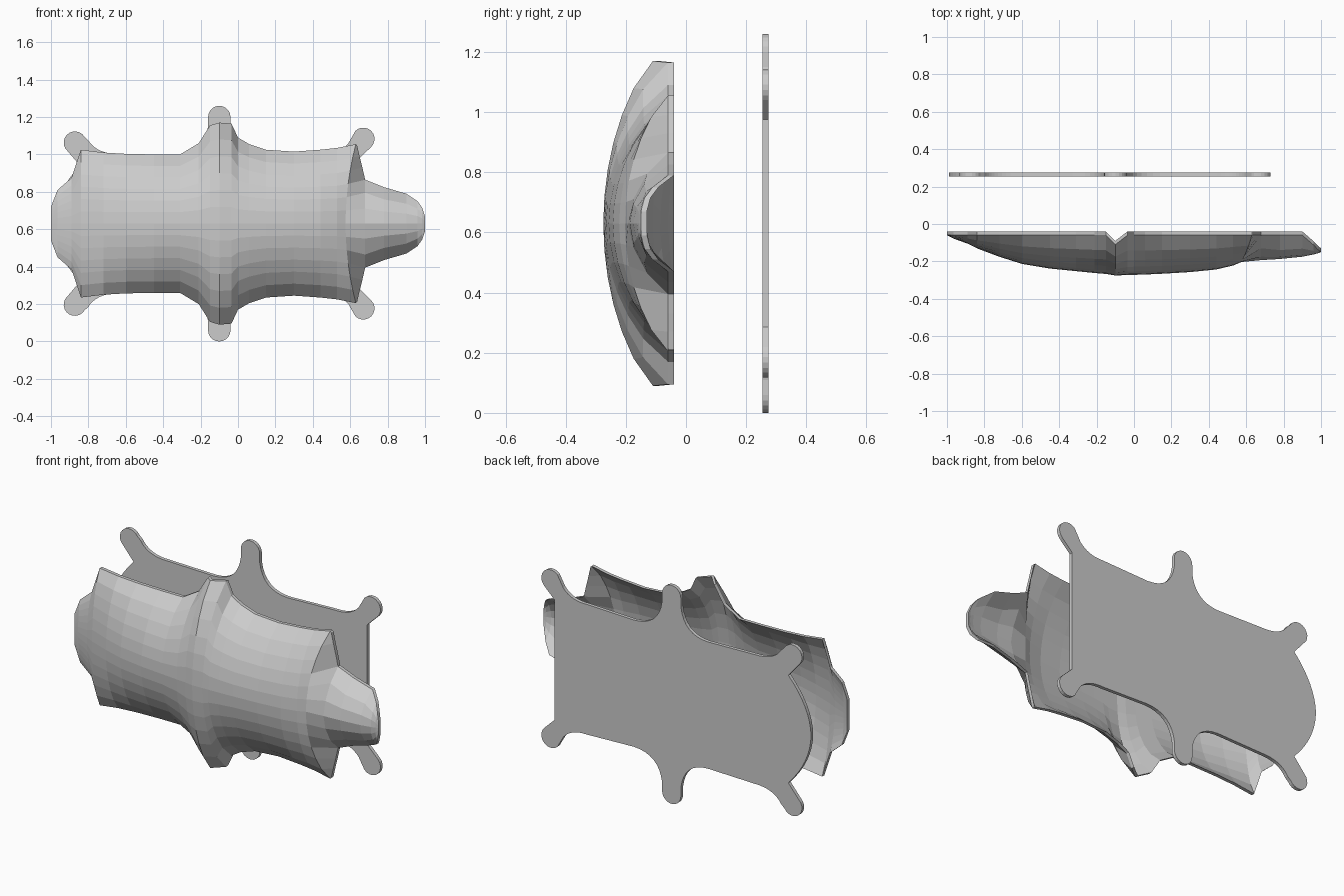
import bpy, bmesh
from math import sin, cos, radians

if "Cube" in bpy.data.objects:
    bpy.data.objects.remove(bpy.data.objects["Cube"])

MID = 0.63      # height of the symmetry line
THICK = 0.02    # both sheets are this thick along y


def thicken(name, bm, dy):
    """Extrude an open sheet along y into a closed solid and link it."""
    geo = bmesh.ops.extrude_face_region(bm, geom=bm.faces[:], use_keep_orig=True)
    new = [v for v in geo["geom"] if isinstance(v, bmesh.types.BMVert)]
    bmesh.ops.translate(bm, verts=new, vec=(0, dy, 0))
    bmesh.ops.recalc_face_normals(bm, faces=bm.faces[:])
    me = bpy.data.meshes.new(name)
    bm.to_mesh(me)
    bm.free()
    ob = bpy.data.objects.new(name, me)
    bpy.context.collection.objects.link(ob)
    return ob


def dome(t):
    return max(0.0, 1 - t * t) ** 0.8


def fill(bm, a, b):
    for i in range(len(a) - 1):
        bm.faces.new((a[i], a[i + 1], b[i + 1], b[i]))


# Domed front shell: cross-sections (x, half height, crest y, rim y)
N = 6
body = [
    (-1.00, .09, -.06, -.06), (-.965, .18, -.078, -.06), (-.89, .245, -.105, -.06),
    (-.84, .395, -.13, -.06), (-.72, .38, -.175, -.06), (-.60, .373, -.213, -.06),
    (-.45, .37, -.238, -.06), (-.31, .37, -.252, -.06), (-.21, .43, -.262, -.06),
    (-.15, .525, -.267, -.06), (-.10, .54, -.275, -.11), (-.035, .535, -.273, -.06),
    (.00, .46, -.272, -.06), (.06, .425, -.27, -.06), (.15, .395, -.266, -.06),
    (.30, .385, -.257, -.06), (.44, .395, -.243, -.06), (.53, .405, -.222, -.06),
]
head = [
    (.78, .195, -.187, -.06), (.90, .16, -.175, -.06),
    (.96, .12, -.163, -.112), (.985, .085, -.156, -.138), (1.00, .04, -.15, -.15),
]
bm = bmesh.new()


def section(x, h, crest, rim, n):
    return [bm.verts.new((x, rim + (crest - rim) * dome(i / n), MID + h * i / n))
            for i in range(-n, n + 1)]


cols = [section(*c, N) for c in body]
# Shoulder ridge, bowed towards the head end
cols.append([bm.verts.new((.575 + .055 * (i / N) ** 2,
                           -.06 - .143 * dome(i / N), MID + .425 * i / N))
             for i in range(-N, N + 1)])
# Foot of the shoulder wall, rising over the root of the head
foot = [(.68, -.193, 0), (.68, -.175, .08), (.68, -.13, .165), (.68, -.06, .235),
        (.665, -.06, .30), (.65, -.06, .36), (.637, -.06, .418)]
cols.append([bm.verts.new((foot[abs(i)][0], foot[abs(i)][1],
                           MID + (foot[abs(i)][2] if i > 0 else -foot[abs(i)][2])))
             for i in range(-N, N + 1)])
for a, b in zip(cols, cols[1:]):
    fill(bm, a, b)
# Head
prev = cols[-1][N - 3:N + 4]
for c in head:
    cur = section(*c, 3)
    fill(bm, prev, cur)
    prev = cur
thicken("front_shell", bm, THICK)


# Flat back plate: outline of upper half, mirrored below
def bez(a, b, c, n=8):
    return [tuple((1 - t) ** 2 * p + 2 * t * (1 - t) * q + t * t * r
                  for p, q, r in zip(a, b, c)) for t in (k / n for k in range(n + 1))]


def tip(cx, cz, a0, a1, r=0.06, n=10):
    return [(cx + r * cos(radians(a0 + (a1 - a0) * k / n)),
             cz + r * sin(radians(a0 + (a1 - a0) * k / n))) for k in range(n + 1)]


half = bez((-.99, .63), (-.985, .79), (-.845, .94))           # rounded end
half += tip(-.872, 1.063, 210, 30)                            # corner tab
half += bez((-.80, 1.075), (-.76, 1.01), (-.66, 1.003))
half += bez((-.33, .995), (-.18, 1.0), (-.16, 1.15))          # middle tab
half += tip(-.10, 1.20, 180, 0)
half += bez((-.04, 1.15), (-.02, 1.0), (.14, .995))
half += bez((.44, 1.005), (.54, 1.0), (.59, 1.06))            # corner tab
half += tip(.67, 1.083, 135, -45)
half += [(.645, .975)]
outline = half + [(x, 2 * MID - z) for x, z in reversed(half[1:])]

bm = bmesh.new()
bm.faces.new([bm.verts.new((x, .275, z)) for x, z in outline])
thicken("back_plate", bm, -THICK)
